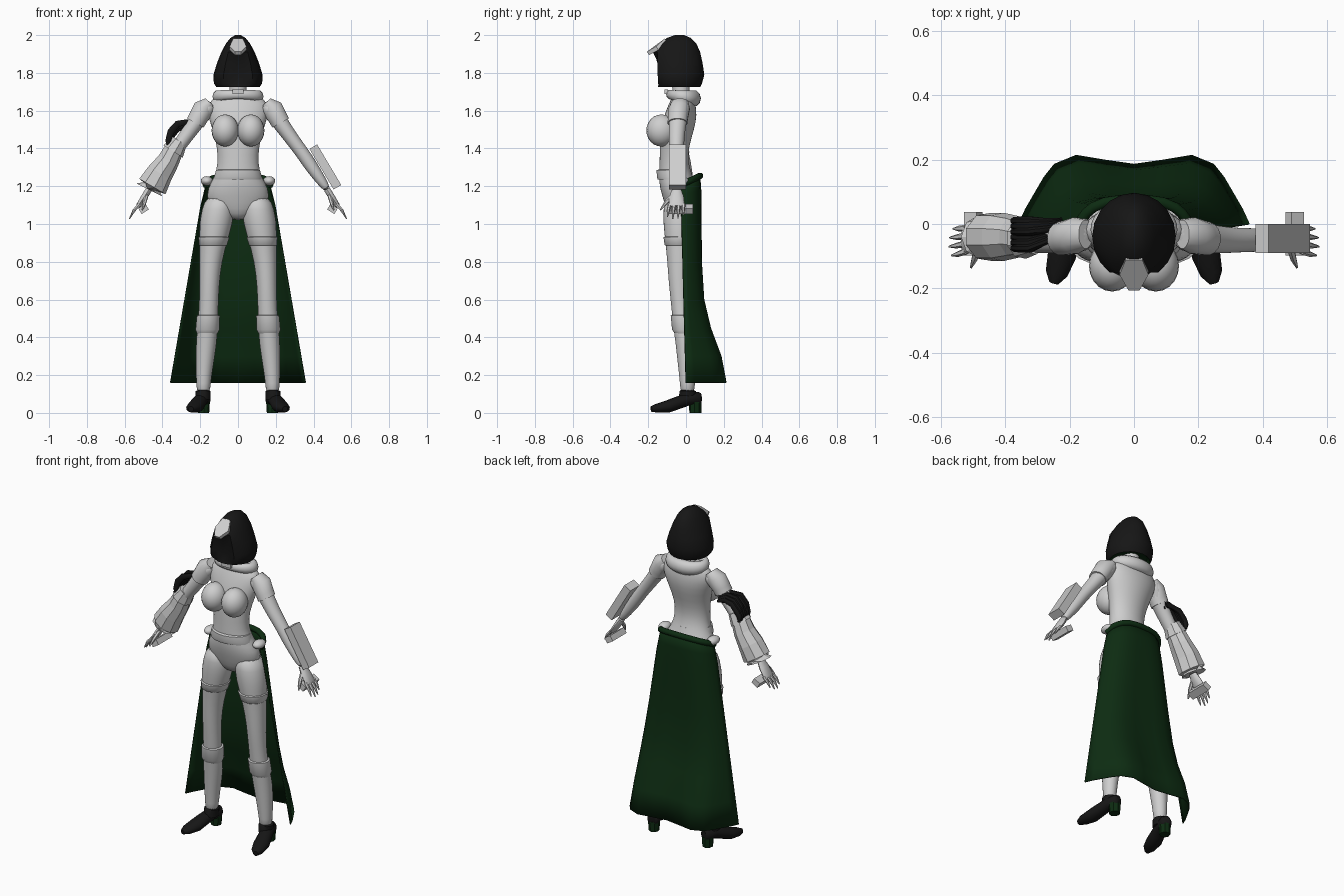
import bpy, bmesh, math
from mathutils import Vector, Matrix

if "Cube" in bpy.data.objects:
    bpy.data.objects.remove(bpy.data.objects["Cube"])


def material(name, rgb):
    m = bpy.data.materials.new(name)
    m.diffuse_color = (*rgb, 1)
    m.use_nodes = True
    m.node_tree.nodes["Principled BSDF"].inputs["Base Color"].default_value = m.diffuse_color
    return m


GREY = material("light grey", (0.62, 0.62, 0.62))
BLACK = material("black", (0.008, 0.008, 0.008))
GREEN = material("dark green", (0.004, 0.025, 0.006))


def finish(name, bm, mats, smooth=True, subdiv=0, fix=True):
    if fix:
        bmesh.ops.recalc_face_normals(bm, faces=bm.faces)
    me = bpy.data.meshes.new(name)
    bm.to_mesh(me)
    bm.free()
    for m in mats:
        me.materials.append(m)
    ob = bpy.data.objects.new(name, me)
    bpy.context.collection.objects.link(ob)
    if subdiv:
        ob.modifiers.new("round", 'SUBSURF').levels = subdiv
        ob.modifiers["round"].render_levels = subdiv
    if smooth:
        bpy.ops.object.select_all(action='DESELECT')
        ob.select_set(True)
        bpy.context.view_layer.objects.active = ob
        bpy.ops.object.shade_smooth_by_angle(angle=math.radians(50))
    return ob


def loft(name, rings, mat, n=16, side=1, flat=False, u=(0, 1, 0), smooth=True, subdiv=0, turn=None):
    """Skin over rings of (x, y, z, radius across, radius along u)."""
    bm = bmesh.new()
    u = Vector(u)
    pts = [Vector(r[:3]) for r in rings]
    loops = []
    for i, r in enumerate(rings):
        t = pts[min(i + 1, len(pts) - 1)] - pts[max(i - 1, 0)]
        t = Vector((0, 0, 1)) if flat else t.normalized()
        v = t.cross(u).normalized()
        loop = []
        for k in range(n):
            a = math.tau * (k + 0.5) / n
            p = pts[i] + v * r[3] * math.cos(a) + u * r[4] * math.sin(a)
            if turn:
                p = turn @ p
            loop.append(bm.verts.new((p.x * side, p.y, p.z)))
        loops.append(loop)
    for a, b in zip(loops, loops[1:]):
        for k in range(n):
            bm.faces.new((a[k], a[(k + 1) % n], b[(k + 1) % n], b[k]))
    bm.faces.new(loops[0])
    bm.faces.new(loops[-1])
    return finish(name, bm, [mat], smooth, subdiv)


def body(rows):
    """Rows (z, x centre, half width, front y, back y) to rings."""
    return [(x, (f + b) / 2, z, w, (b - f) / 2) for z, x, w, f, b in rows]


def box(name, loc, size, mat, tilt=0):
    bm = bmesh.new()
    bmesh.ops.create_cube(bm, size=1, matrix=Matrix.Translation(loc)
                          @ Matrix.Rotation(tilt, 4, 'Y') @ Matrix.Diagonal((*size, 1)))
    return finish(name, bm, [mat], False)


def ball(name, loc, size, mat):
    bm = bmesh.new()
    bmesh.ops.create_uvsphere(bm, u_segments=20, v_segments=12, radius=1,
                              matrix=Matrix.Translation(loc) @ Matrix.Diagonal((*size, 1)))
    return finish(name, bm, [mat])


# Torso, hips and neck
loft("torso", body([
    (1.02, 0, .03, -.06, .02), (1.05, 0, .10, -.095, .05), (1.11, 0, .17, -.115, .065),
    (1.19, 0, .165, -.14, .06), (1.25, 0, .125, -.145, .04), (1.32, 0, .107, -.14, .01),
    (1.41, 0, .112, -.14, .015), (1.50, 0, .135, -.135, .045), (1.58, 0, .165, -.115, .06),
    (1.64, 0, .165, -.09, .05), (1.68, 0, .11, -.07, .04), (1.69, 0, .05, -.06, .03)]),
    GREY, n=20, flat=True, subdiv=1)
loft("neck", body([(1.64, 0, .06, -.08, .02), (1.70, 0, .045, -.07, .02), (1.76, 0, .045, -.08, .02)]),
     GREY, flat=True)
loft("tunic_hem", body([(1.235, 0, .13, -.15, .035), (1.25, 0, .128, -.156, .035),
                        (1.285, 0, .118, -.156, .025), (1.29, 0, .105, -.14, .01)]),
     GREY, n=20, flat=True)

# Cowl draped round the neck, thicker and lower behind
bm = bmesh.new()
N, M = 28, 10
cowl = []
for i in range(N):
    a = math.tau * i / N
    back = (1 + math.sin(a)) / 2
    r = .020 + .014 * back
    c = Vector((.108 * math.cos(a), -.02 + .065 * math.sin(a), 1.685 - .02 * back))
    out = Vector((math.cos(a), math.sin(a), 0))
    cowl.append([bm.verts.new(c + out * r * math.cos(math.tau * j / M)
                 + Vector((0, 0, r * 1.25 * math.sin(math.tau * j / M)))) for j in range(M)])
for i in range(N):
    for j in range(M):
        p, q = cowl[i], cowl[(i + 1) % N]
        bm.faces.new((p[j], q[j], q[(j + 1) % M], p[(j + 1) % M]))
finish("cowl", bm, [GREY])
box("collar_clasp", (0, -.105, 1.70), (.06, .02, .025), GREY)

# Hood with a recessed face opening and a green lining
bm = bmesh.new()
n, loops = 20, []
for z, w, f, b in [(1.75, .105, -.13, .05), (1.725, .115, -.15, .075), (1.745, .128, -.172, .085),
                   (1.79, .13, -.176, .097), (1.85, .112, -.176, .088), (1.91, .088, -.175, .075),
                   (1.955, .064, -.14, .055), (1.985, .04, -.10, .025), (2.0, .014, -.06, -.01)]:
    loop = []
    for k in range(n):
        a = math.tau * k / n
        x, y = w * math.cos(a), (f + b) / 2 + (b - f) / 2 * math.sin(a)
        if abs(x) < .06 and y < -.1 and 1.74 < z < 1.9:
            y += .03
        loop.append(bm.verts.new((x, y, z)))
    loops.append(loop)
for i, (p, q) in enumerate(zip(loops, loops[1:])):
    for k in range(n):
        bm.faces.new((p[k], p[(k + 1) % n], q[(k + 1) % n], q[k])).material_index = int(i == 0)
bm.faces.new(loops[0]).material_index = 1
bm.faces.new(loops[-1])
finish("hood", bm, [BLACK, GREEN])

# Pointed peak above the face
bm = bmesh.new()
top = [bm.verts.new(p) for p in [(-.026, -.112, 1.982), (.026, -.112, 1.982), (.045, -.158, 1.94),
                                 (.017, -.207, 1.912), (-.017, -.207, 1.912), (-.045, -.158, 1.94)]]
low = [bm.verts.new((v.co.x, v.co.y + .012, v.co.z - .018)) for v in top]
bm.faces.new(top)
bm.faces.new(low)
for k in range(6):
    bm.faces.new((top[k], top[(k + 1) % 6], low[(k + 1) % 6], low[k]))
finish("hood_peak", bm, [GREY], False)

for s, tag in ((-1, "right"), (1, "left")):
    # Chest, leg, thigh band and boot cuff
    ball(tag + "_breast", (.068 * s, -.13, 1.495), (.072, .08, .085), GREY)
    loft(tag + "_leg", body([
        (1.15, .10, .07, -.11, .05), (1.08, .105, .088, -.122, .06), (1.0, .117, .09, -.122, .055),
        (.92, .128, .076, -.112, .045), (.80, .145, .06, -.10, .03), (.68, .152, .053, -.092, .02),
        (.56, .155, .051, -.078, .02), (.47, .16, .055, -.07, .035), (.36, .168, .056, -.055, .06),
        (.24, .178, .046, -.042, .055), (.15, .183, .038, -.032, .048), (.10, .183, .036, -.03, .045)]),
        GREY, side=s, flat=True, subdiv=1)
    loft(tag + "_thigh_band", body([
        (.885, .132, .07, -.108, .035), (.89, .132, .076, -.115, .045),
        (.93, .127, .083, -.121, .052), (.935, .127, .07, -.11, .04)]), GREY, side=s, flat=True)
    loft(tag + "_boot_cuff", body([
        (.42, .163, .055, -.06, .04), (.44, .162, .064, -.075, .05),
        (.515, .157, .062, -.082, .04), (.52, .157, .05, -.07, .02)]), GREY, side=s, flat=True)

    # Shoe turned outward, with a block heel
    turn = Matrix.Translation((.188, .03, 0)) @ Matrix.Rotation(math.radians(16), 4, 'Z')
    loft(tag + "_shoe", [(0, .05, .075, .03, .022), (0, .035, .075, .038, .036), (0, -.02, .072, .034, .038),
                         (0, -.08, .052, .034, .042), (0, -.13, .034, .033, .046),
                         (0, -.19, .025, .024, .036), (0, -.222, .02, .015, .015)],
         BLACK, side=s, u=(1, 0, 0), turn=turn, n=12)
    loft(tag + "_shoe_collar", body([(.07, .185, .04, -.04, .055), (.115, .185, .042, -.036, .055),
                                     (.12, .185, .03, -.03, .04)]), BLACK, side=s, flat=True, n=12)
    loft(tag + "_heel", [(0, .02, 0, .032, .03), (0, .02, .06, .034, .034)], GREEN,
         side=s, u=(1, 0, 0), turn=turn, n=8, smooth=False)
    ball(tag + "_hip_pouch", (.165 * s, -.03, 1.228), (.032, .045, .025), GREY)

    # Arm, sleeve and hand
    loft(tag + "_arm", [(.13, -.03, 1.635, .035, .05), (.175, -.035, 1.605, .052, .055),
                        (.225, -.045, 1.535, .043, .047), (.285, -.05, 1.45, .038, .042),
                        (.335, -.05, 1.385, .036, .038), (.385, -.05, 1.31, .037, .038),
                        (.44, -.05, 1.23, .028, .03), (.475, -.05, 1.18, .02, .025)],
         GREY, side=s, subdiv=1)
    loft(tag + "_sleeve", [(.15, -.032, 1.645, .03, .045), (.182, -.036, 1.61, .057, .057),
                           (.212, -.043, 1.56, .052, .054), (.226, -.045, 1.535, .051, .053),
                           (.226, -.045, 1.535, .04, .045)], GREY, side=s)
    loft(tag + "_palm", [(.47, -.05, 1.185, .018, .024), (.495, -.05, 1.145, .018, .038),
                         (.525, -.05, 1.10, .014, .043), (.53, -.05, 1.092, .01, .04)],
         GREY, side=s, n=10)
    for i in range(4):
        y, l = -.085 + i * .024, (.85, 1, .95, .75)[i]
        loft(f"{tag}_finger_{i}", [(.522, y, 1.105, .01, .011), (.522 + .03 * l, y * 1.1, 1.105 - .035 * l, .009, .009),
                                   (.522 + .053 * l, y * 1.15, 1.105 - .078 * l, .003, .003)], GREY, side=s, n=6)
    loft(tag + "_thumb", [(.485, -.07, 1.15, .012, .012), (.495, -.105, 1.115, .011, .011),
                          (.507, -.135, 1.075, .004, .004)], GREY, side=s, n=6, u=(.8, 0, .6))
    box(tag + "_hand_grip", (.50 * s, -.03, 1.08), (.045, .135, .035), GREY, .55 * s)

# Box panel on one forearm
box("forearm_panel", (.4625, -.045, 1.302), (.047, .09, .25), GREY, -math.atan2(.125, .21))

# Flared gauntlet on the other arm, with black feathers trailing from the elbow
loft("gauntlet", [(.315, -.045, 1.425, .038, .045), (.335, -.045, 1.405, .052, .055),
                  (.37, -.04, 1.335, .06, .066), (.415, -.04, 1.27, .072, .076),
                  (.455, -.04, 1.20, .083, .076), (.468, -.04, 1.18, .078, .07),
                  (.45, -.045, 1.21, .03, .035)], GREY, side=-1, n=9, smooth=False)
loft("gauntlet_cuff", [(.31, -.045, 1.44, .045, .05), (.345, -.045, 1.385, .062, .064)],
     GREY, side=-1, n=9, smooth=False)
for i in range(6):
    y = -.075 + .017 * i
    d = .012 * (i % 3)
    loft(f"feather_{i}", [(.225, y * .4 + .01, 1.525 - d, .008, .006), (.27, y * .7, 1.54 - d, .016, .012),
                          (.32, y, 1.53 - d, .019, .014), (.355, y, 1.49 - d, .02, .014),
                          (.37, y, 1.44, .016, .012), (.368, y, 1.41, .008, .008)],
         BLACK, side=-1, n=8)

# Long cape skirt hanging from the hips
LOW = [(1, 0), (.94, .22), (.86, .45), (.78, .68), (.69, .87), (.5, 1), (.25, .93), (0, .87)]
HIGH = [(1, 0), (.99, .2), (.95, .42), (.86, .62), (.74, .78), (.52, .93), (.26, .99), (0, 1)]
LOW += [(-x, y) for x, y in LOW[-2::-1]]
HIGH += [(-x, y) for x, y in HIGH[-2::-1]]
rows = [(1.26, .075), (1.18, .082), (1.1, .085), (.95, .086), (.8, .088), (.6, .10),
        (.45, .135), (.3, .19), (.16, .215)]
bm = bmesh.new()
grid = []
for i, (z, back) in enumerate(rows):
    t = (1.26 - z) / 1.1
    edge, half = -.03 + .03 * t, .36 - (z - .16) * .172
    row = []
    for (hx, hy), (lx, ly) in zip(HIGH, LOW):
        x, y = hx + (lx - hx) * t, hy + (ly - hy) * t
        sag = .05 * (1 - hy) * max(0, 1 - i / 2)
        row.append(bm.verts.new((x * half, edge + y * (back - edge), z - sag)))
    grid.append(row)
for p, q in zip(grid, grid[1:]):
    for k in range(len(p) - 1):
        bm.faces.new((p[k], q[k], q[k + 1], p[k + 1]))
rim = [v.co.copy() for v in grid[0]]
cape = finish("cape_skirt", bm, [GREEN])
cape.modifiers.new("thickness", 'SOLIDIFY').thickness = .006

# Rolled waistband along the cape's top edge
curve = bpy.data.curves.new("waistband", 'CURVE')
curve.dimensions = '3D'
curve.bevel_depth, curve.bevel_resolution, curve.use_fill_caps = .017, 2, True
path = curve.splines.new('POLY')
path.points.add(len(rim) - 1)
for p, c in zip(path.points, rim):
    p.co = (c.x, c.y, c.z - .005, 1)
curve.materials.append(GREEN)
bpy.context.collection.objects.link(bpy.data.objects.new("waistband", curve))
